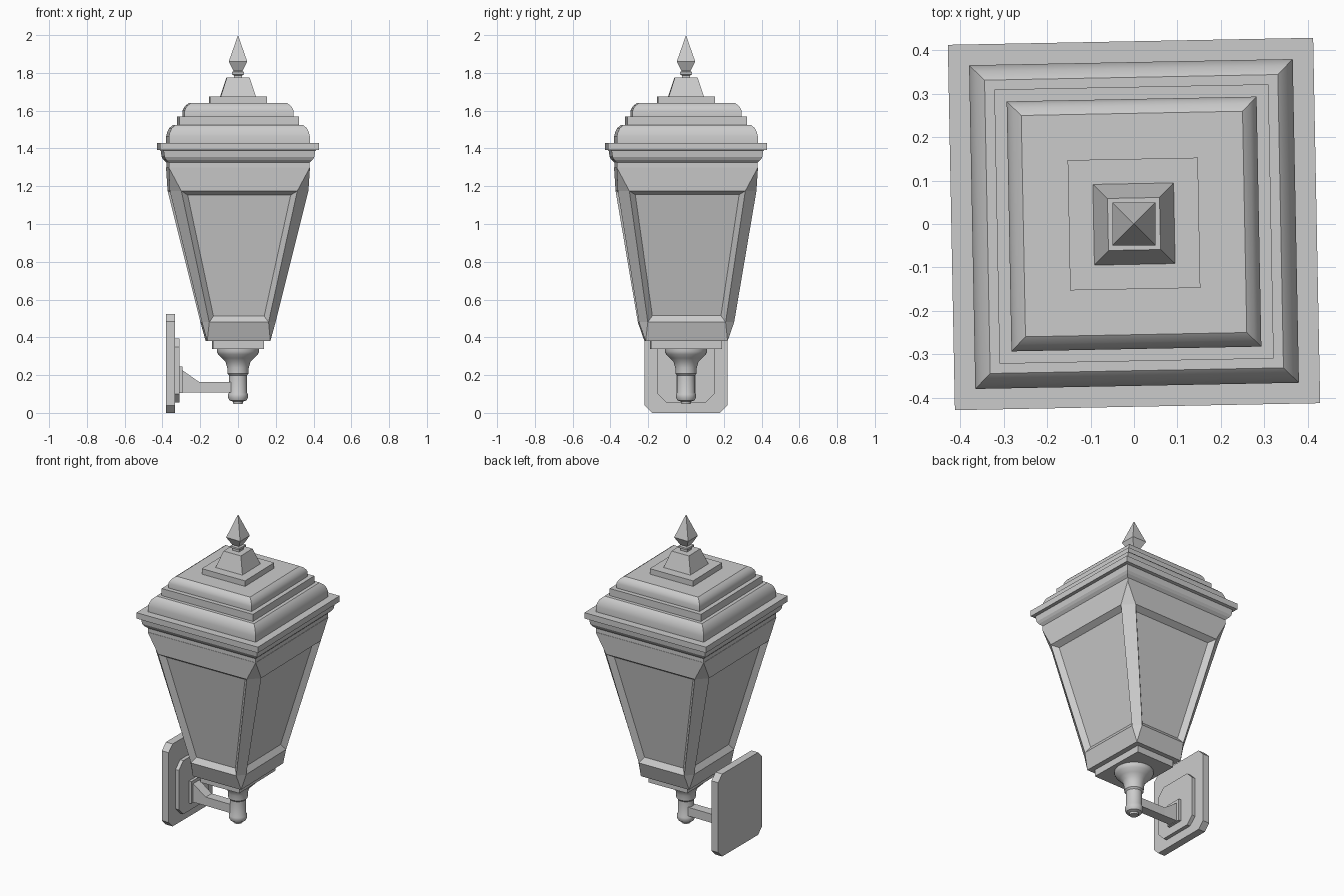
import bpy, bmesh, math

if "Cube" in bpy.data.objects:
    bpy.data.objects.remove(bpy.data.objects["Cube"])

TWIST = math.radians(1.1)   # the lantern head sits slightly turned on its bracket


def finish(bm, name, smooth=None, twist=0.0):
    bmesh.ops.remove_doubles(bm, verts=bm.verts, dist=1e-5)
    bmesh.ops.recalc_face_normals(bm, faces=bm.faces)
    me = bpy.data.meshes.new(name)
    bm.to_mesh(me)
    bm.free()
    ob = bpy.data.objects.new(name, me)
    bpy.context.collection.objects.link(ob)
    ob.rotation_euler.z = twist
    if smooth:
        bpy.ops.object.select_all(action='DESELECT')
        ob.select_set(True)
        bpy.context.view_layer.objects.active = ob
        bpy.ops.object.shade_smooth_by_angle(angle=math.radians(smooth))
    return ob


def loft(rings):
    """Skin a stack of equal-length point rings and cap both ends."""
    bm = bmesh.new()
    rows = [[bm.verts.new(p) for p in r] for r in rings]
    n = len(rows[0])
    for a, b in zip(rows, rows[1:]):
        for i in range(n):
            j = (i + 1) % n
            bm.faces.new((a[i], a[j], b[j], b[i]))
    bm.faces.new(rows[0])
    bm.faces.new(rows[-1])
    return bm


def rect(hx, hy, z):
    return [(-hx, -hy, z), (hx, -hy, z), (hx, hy, z), (-hx, hy, z)]


def octagon(hx, hy, cx, cy, z):
    """Rectangle with cut corners, cx and cy being the cut lengths."""
    return [(-hx + cx, -hy, z), (hx - cx, -hy, z), (hx, -hy + cy, z), (hx, hy - cy, z),
            (hx - cx, hy, z), (-hx + cx, hy, z), (-hx, hy - cy, z), (-hx, -hy + cy, z)]


def square_stack(name, profile, smooth=None, twist=TWIST):
    return finish(loft([rect(h, h, z) for h, z in profile]), name, smooth, twist)


def lathe(name, profile, n=32):
    rings = [[(r * math.cos(2 * math.pi * i / n), r * math.sin(2 * math.pi * i / n), z)
              for i in range(n)] for r, z in profile]
    return finish(loft(rings), name, 30)


def wall_plate(name, x0, x1, hy, z0, z1, cut):
    h, mid = (z1 - z0) / 2, (z0 + z1) / 2
    outline = octagon(hy, h, cut, cut, 0)
    return finish(loft([[(x, p, q + mid) for p, q, _ in outline] for x in (x0, x1)]), name)


# tapered lantern body: cut corners, with a recessed pane on each side
bm = loft([octagon(0.167, 0.217, 0, 0, 0.38),
           octagon(0.195, 0.252, 0.038, 0.046, 0.48),
           octagon(0.367, 0.367, 0.06, 0.06, 1.175),
           octagon(0.374, 0.374, 0, 0, 1.30)])
bmesh.ops.remove_doubles(bm, verts=bm.verts, dist=1e-5)
bmesh.ops.recalc_face_normals(bm, faces=bm.faces)
panes = [f for f in bm.faces if f.calc_area() > 0.15
         and abs(f.normal.z) < 0.7 and max(abs(f.normal.x), abs(f.normal.y)) > 0.9]
bmesh.ops.inset_individual(bm, faces=panes, thickness=0.028, depth=-0.03, use_even_offset=True)
finish(bm, "lantern_body", twist=TWIST)

# neck under the body
finish(loft([rect(0.135, 0.188, 0.338), rect(0.135, 0.188, 0.385)]), "body_base", twist=TWIST)

# cornice and stepped roof
square_stack("cornice", [(0.372, 1.30), (0.372, 1.325), (0.388, 1.34), (0.397, 1.355),
                         (0.402, 1.39), (0.421, 1.393), (0.421, 1.43)])
square_stack("lower_roof", [(0.373, 1.43), (0.373, 1.465), (0.368, 1.485),
                            (0.358, 1.507), (0.338, 1.525)], 35)
square_stack("roof_step", [(0.316, 1.52), (0.316, 1.57)])
square_stack("upper_roof", [(0.288, 1.57), (0.288, 1.60), (0.282, 1.615),
                            (0.272, 1.628), (0.255, 1.64)], 35)
square_stack("roof_cap", [(0.15, 1.635), (0.15, 1.675)])
square_stack("roof_pedestal", [(0.093, 1.675), (0.06, 1.775)])

# finial
square_stack("finial", [(0.022, 1.77), (0.022, 1.787), (0.032, 1.792), (0.032, 1.804),
                        (0.022, 1.809), (0.026, 1.815), (0.049, 1.86), (0.0, 2.0)], twist=0)

# round cup and stem
lathe("stem", [(0.112, 0.342), (0.112, 0.325), (0.105, 0.31), (0.085, 0.29), (0.066, 0.27),
               (0.057, 0.24), (0.056, 0.208), (0.047, 0.198), (0.047, 0.108), (0.052, 0.098),
               (0.052, 0.08), (0.045, 0.066), (0.027, 0.06), (0.025, 0.048)])

# wall plates and arm
wall_plate("wall_plate", -0.38, -0.333, 0.22, 0.0, 0.523, 0.04)
wall_plate("wall_plate_step", -0.335, -0.31, 0.15, 0.055, 0.395, 0.045)
arm = [(-0.312, 0.05, 0.105, 0.245), (-0.293, 0.05, 0.105, 0.245), (-0.293, 0.032, 0.108, 0.225),
       (-0.205, 0.03, 0.108, 0.163), (0.0, 0.03, 0.108, 0.163)]
finish(loft([[(x, -w, a), (x, w, a), (x, w, b), (x, -w, b)] for x, w, a, b in arm]), "bracket_arm")
